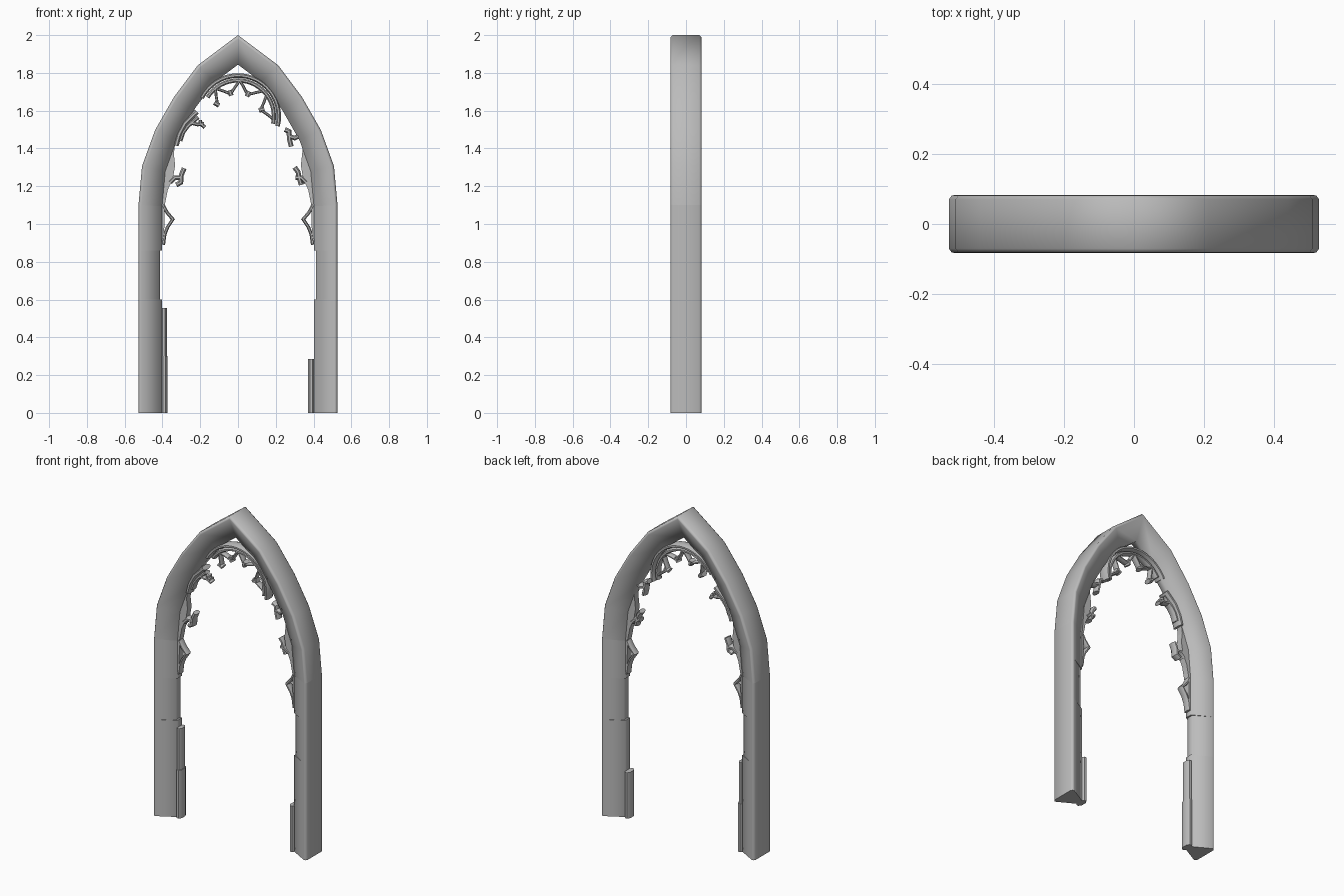
import bpy, bmesh, math
from mathutils import Vector

cube = bpy.data.objects.get("Cube")
if cube:
    bpy.data.objects.remove(cube)

stone = bpy.data.materials.new("grey_stone")
stone.use_nodes = True
COLOR = (0.5, 0.5, 0.5, 1)
stone.diffuse_color = COLOR
stone.node_tree.nodes["Principled BSDF"].inputs["Base Color"].default_value = COLOR


def finish(name, bm, angle):
    bmesh.ops.recalc_face_normals(bm, faces=bm.faces)
    mesh = bpy.data.meshes.new(name)
    bm.to_mesh(mesh)
    bm.free()
    mesh.materials.append(stone)
    obj = bpy.data.objects.new(name, mesh)
    bpy.context.collection.objects.link(obj)
    bpy.ops.object.select_all(action="DESELECT")
    obj.select_set(True)
    bpy.context.view_layer.objects.active = obj
    bpy.ops.object.shade_smooth_by_angle(angle=math.radians(angle))
    return obj


def sweep(name, path, section, angle=40):
    """Sweep a (sideways, depth) section along an x-z path with mitred corners."""
    pts = [Vector(p) for p in path]
    dirs = [(b - a).normalized() for a, b in zip(pts, pts[1:])]
    bm = bmesh.new()
    rings = []
    for i, p in enumerate(pts):
        d0, d1 = dirs[max(i - 1, 0)], dirs[min(i, len(dirs) - 1)]
        n0, n1 = Vector((-d0.y, d0.x)), Vector((-d1.y, d1.x))
        mid = (n0 + n1).normalized()
        mid /= max(mid.dot(n0), 0.5)
        rings.append([bm.verts.new((p.x + mid.x * o, y, p.y + mid.y * o)) for o, y in section])
    k = len(section)
    for a, b in zip(rings, rings[1:]):
        for j in range(k):
            bm.faces.new((a[j], a[(j + 1) % k], b[(j + 1) % k], b[j]))
    bm.faces.new(rings[0])
    bm.faces.new(rings[-1])
    return finish(name, bm, angle)


def bar(name, path, width=0.022, depth=0.05):
    w, d = width / 2, depth / 2
    return sweep(name, path, [(-w, -d * .5), (-w, d * .5), (-w * .4, d), (w * .4, d),
                              (w, d * .5), (w, -d * .5), (w * .4, -d), (-w * .4, -d)])


def plate(name, outline, depth=0.04):
    bm = bmesh.new()
    face = bm.faces.new([bm.verts.new((x, -depth / 2, z)) for x, z in outline])
    out = bmesh.ops.extrude_face_region(bm, geom=[face])
    moved = [v for v in out["geom"] if isinstance(v, bmesh.types.BMVert)]
    bmesh.ops.translate(bm, verts=moved, vec=(0, depth, 0))
    return finish(name, bm, 30)


def arc(cx, cz, r, start, end, steps):
    angles = [math.radians(start + (end - start) * i / steps) for i in range(steps + 1)]
    return [(cx + r * math.cos(a), cz + r * math.sin(a)) for a in angles]


def flip(points, side):
    return [(x * side, z) for x, z in points]


def wedge(inset):
    """Wide rounded outer side tapering to a narrow inner edge."""
    return [(0, -.07), (0, .07), (.008, .081), (.016, .0825), (inset, .022),
            (inset, -.022), (.016, -.0825), (.008, -.081)]


# Pointed arch
right_side = [(.527, 1.1), (.508, 1.307), (.439, 1.497), (.339, 1.672), (.212, 1.841)]
left_side = flip(right_side[::-1], -1)
sweep("pointed_arch", right_side + [(0, 2.0)] + left_side, wedge(.125), 70)

# Legs made of stacked blocks
levels = [0, .3, .6, .86, 1.1]
for side, label in ((1, "left"), (-1, "right")):
    for i, inset in enumerate((.125, .125, .115, .125)):
        lo, hi = levels[i], levels[i + 1]
        path = [(.527 * side, lo), (.527 * side, hi)]
        sweep(f"{label}_leg_block_{i + 1}", path if side > 0 else path[::-1], wedge(inset), 70)

# Inner shafts left standing at the foot of each leg
bar("left_inner_shaft", [(.388, 0), (.388, .285)], .036, .07)
bar("right_inner_shaft_lower", [(-.39, 0), (-.39, .3)], .036, .07)
bar("right_inner_shaft_upper", [(-.392, .3), (-.392, .555)], .032, .06)

# Tracery ring under the apex
CX, CZ = 0, 1.57
bar("tracery_ring_outer", arc(CX, CZ, .216, -14, 153, 22), .024, .07)
bar("tracery_ring_inner", arc(CX, CZ, .19, -12, 148, 22), .022, .045)

# Cusps with open eyes hanging inside the ring
def ring_point(r, deg):
    a = math.radians(deg)
    return (CX + r * math.cos(a), CZ + r * math.sin(a))


for i, deg in enumerate((16, 66, 108, 150)):
    tip = ring_point(.125, deg)
    for s in (-1, 1):
        if deg == 150 and s == 1:
            continue
        bar(f"cusp_{i + 1}_arm", [ring_point(.19, deg + s * 21), ring_point(.158, deg + s * 13), tip],
            .015, .04)
    bar(f"cusp_{i + 1}_tip", [ring_point(.145, deg), ring_point(.115, deg)], .025, .045)

# Broken tracery on both haunches
for side, label in ((1, "left"), (-1, "right")):
    # thin moulding hugging the inner edge
    plate(f"{label}_spandrel", flip([(.41, 1.1), (.4, .9), (.392, .9), (.388, 1.1), (.372, 1.18),
                                     (.345, 1.24), (.333, 1.31), (.345, 1.42), (.40, 1.25)], side))
    # pointed lower cusp with an open eye
    bar(f"{label}_lower_cusp", flip([(.397, 1.1), (.375, 1.06), (.345, 1.025), (.372, .985),
                                     (.388, .945), (.395, .89)], side), .018, .045)
    # hooked stub
    bar(f"{label}_hook_stem", flip([(.36, 1.22), (.335, 1.245), (.305, 1.245)], side), .026)
    bar(f"{label}_hook_head", flip([(.327, 1.207), (.303, 1.22), (.3, 1.26), (.285, 1.295)]
                                   if side < 0 else
                                   [(.335, 1.207), (.325, 1.24), (.318, 1.275), (.3, 1.3)], side),
        .026)

# Left haunch: small broken stub
plate("left_upper_spandrel", [(.345, 1.44), (.37, 1.38), (.385, 1.31), (.345, 1.41), (.318, 1.49),
                              (.27, 1.57), (.24, 1.63), (.29, 1.57)])
bar("left_upper_stub_stem", [(.33, 1.47), (.3, 1.455), (.272, 1.465)], .024)
bar("left_upper_stub_head", [(.248, 1.5), (.27, 1.49), (.272, 1.45), (.282, 1.41)], .026)

# Right haunch: surviving piece of the side arc and its cusp
bar("right_side_arc_outer", [(-.328, 1.415), (-.312, 1.475), (-.28, 1.535), (-.217, 1.595)], .028, .07)
bar("right_side_arc_inner", [(-.305, 1.44), (-.29, 1.485), (-.26, 1.525), (-.21, 1.565)], .02, .045)
bar("right_side_cusp", [(-.275, 1.51), (-.245, 1.535), (-.215, 1.527), (-.18, 1.53)], .02, .045)
bar("right_side_cusp_tip", [(-.2, 1.55), (-.198, 1.53), (-.175, 1.512)], .02, .045)
plate("right_upper_spandrel", [(-.39, 1.31), (-.35, 1.43), (-.29, 1.55), (-.21, 1.67), (-.235, 1.59),
                               (-.3, 1.51), (-.335, 1.41), (-.345, 1.33)])
